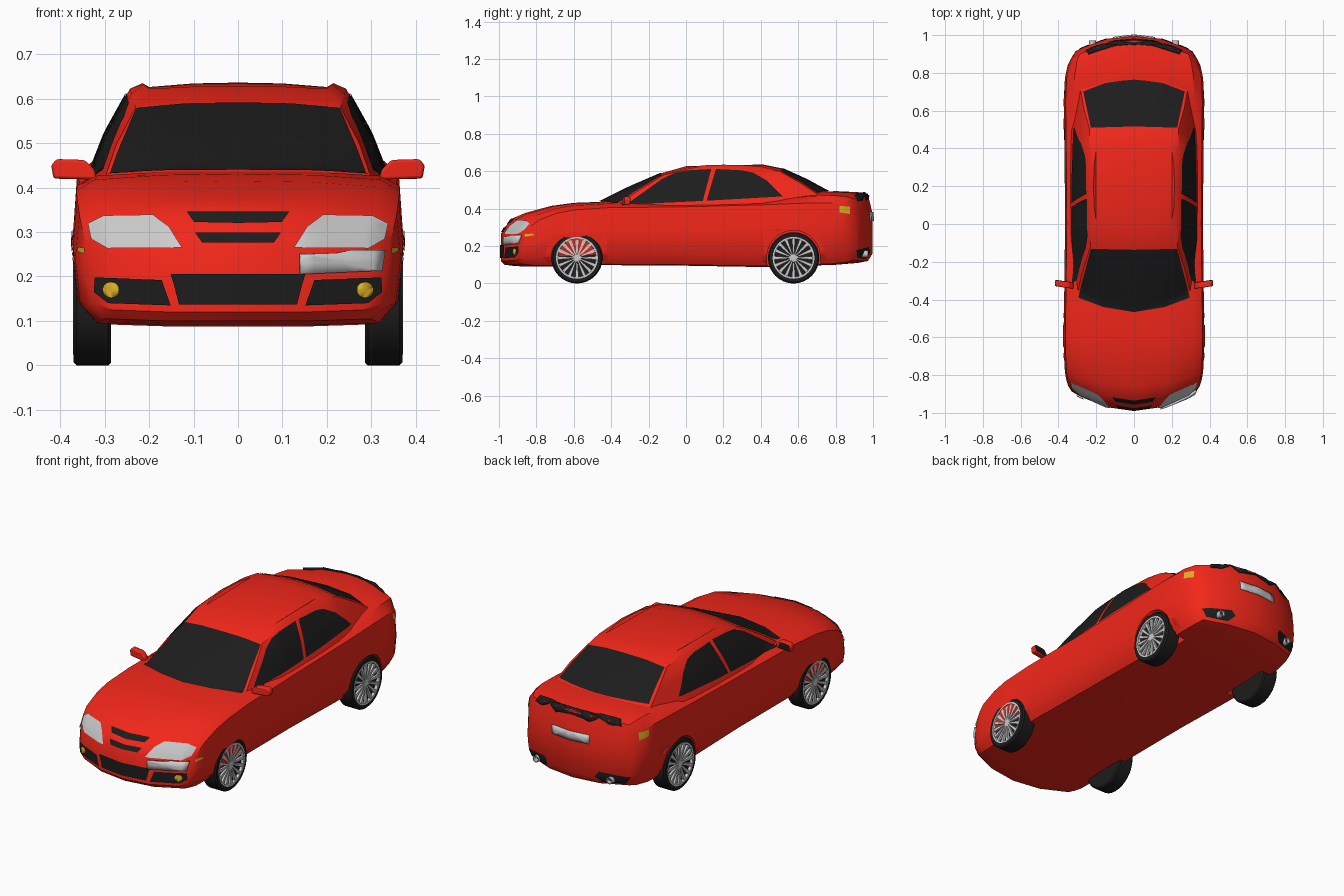
import bpy, bmesh, math
from mathutils import Vector
from mathutils.bvhtree import BVHTree

if "Cube" in bpy.data.objects:
    bpy.data.objects.remove(bpy.data.objects["Cube"])


def material(name, rgb):
    m = bpy.data.materials.new(name)
    m.diffuse_color = (*rgb, 1)
    m.use_nodes = True
    m.node_tree.nodes["Principled BSDF"].inputs["Base Color"].default_value = m.diffuse_color
    return m


RED = material("red_paint", (0.9, 0.02, 0.01))
BLACK = material("black", (0.012, 0.012, 0.012))
AMBER = material("amber", (0.75, 0.45, 0.02))


def finish(name, bm, mat=None, angle=35, mirror=False):
    me = bpy.data.meshes.new(name)
    bm.to_mesh(me)
    bm.free()
    me.polygons.foreach_set("use_smooth", [True] * len(me.polygons))
    me.set_sharp_from_angle(angle=math.radians(angle))
    if mat:
        me.materials.append(mat)
    ob = bpy.data.objects.new(name, me)
    bpy.context.collection.objects.link(ob)
    if mirror:
        ob.modifiers.new("mirror", "MIRROR")
    return ob


def bridge(bm, rings):
    n = len(rings[0])
    for a, b in zip(rings, rings[1:]):
        for i in range(n):
            bm.faces.new((a[i], a[(i + 1) % n], b[(i + 1) % n], b[i]))


def loft(name, halves, mat):
    """Symmetric loft through 9-point half rings, with strip caps."""
    bm = bmesh.new()
    rings = [[bm.verts.new(p) for p in h + [(-x, y, z) for x, y, z in h[-2:0:-1]]] for h in halves]
    bridge(bm, rings)
    for r in (rings[0], rings[-1]):
        for s in (1, -1):
            for i in range(4):
                ids = dict.fromkeys((s * k) % 16 for k in (i, i + 1, 7 - i, 8 - i))
                bm.faces.new([r[k] for k in ids])
    bmesh.ops.recalc_face_normals(bm, faces=bm.faces)
    return finish(name, bm, mat)


def lathe(name, profile, mat, centre, seg=32, mirror=True, turn=0):
    """Closed (axial, radius) profile spun round the x axis, or the y axis when turned."""
    bm = bmesh.new()
    rings = []
    for k in range(seg):
        c, s = math.cos(2 * math.pi * k / seg), math.sin(2 * math.pi * k / seg)
        pts = [Vector((a, r * c, r * s)) for a, r in profile]
        if turn:
            pts = [Vector((p.y, p.x, p.z)) for p in pts]
        rings.append([bm.verts.new(p + Vector(centre)) for p in pts])
    bridge(bm, rings + rings[:1])
    bmesh.ops.remove_doubles(bm, verts=bm.verts, dist=1e-5)
    bmesh.ops.recalc_face_normals(bm, faces=bm.faces)
    return finish(name, bm, mat, mirror=mirror)


# Lower body: y, bow of the section, bottom, shoulder, top, half width
def section(y, bow, zb, zs, zt, hw):
    h, t = zs - zb, zt - zs
    pts = [(0, zb), (.45, zb), (.86, zb + .005), (.97, zb + .2 * h), (1, zb + .6 * h),
           (.975, zs), (.86, zs + .65 * t), (.45, zs + .93 * t), (0, zt)]
    return [(f * hw, y + bow * (f * hw / .37) ** 2, z) for f, z in pts]


stations = [(-.99, .13, .12, .215, .265, .33), (-.97, .13, .10, .275, .30, .35),
            (-.93, .12, .095, .312, .347, .36), (-.86, .08, .09, .34, .377, .366),
            (-.72, .03, .092, .375, .415, .371), (-.6, 0, .095, .393, .431, .373),
            (-.42, 0, .098, .405, .438, .37), (0, 0, .095, .41, .432, .365),
            (.4, 0, .088, .42, .44, .368), (.65, 0, .095, .43, .485, .371),
            (.8, -.03, .10, .43, .494, .366), (.92, -.09, .11, .42, .488, .352),
            (.972, -.12, .12, .40, .48, .335), (.998, -.12, .16, .31, .37, .31)]
body = loft("lower_body", [section(*s) for s in stations], RED)

# Cabin: base ring, bulged middle ring, eave ring and roof crown
base = [(0, -.475, .43), (.17, -.45, .422), (.305, -.385, .405), (.337, -.1, .405), (.342, .25, .41),
        (.33, .5, .435), (.285, .72, .465), (.15, .76, .483), (0, .775, .485)]
eave = [(0, -.13, .59), (.12, -.127, .588), (.23, -.12, .58), (.24, 0, .61), (.243, .2, .622),
        (.24, .4, .615), (.235, .5, .6), (.12, .505, .613), (0, .51, .616)]
crown = [(0, 0, .627), (.1, 0, .627), (.2, .01, .622), (.212, .1, .632), (.214, .2, .635),
         (.212, .3, .633), (.2, .4, .626), (.1, .41, .634), (0, .41, .636)]
middle = [((a[0] + b[0]) * .51, (a[1] + b[1]) / 2, (a[2] + b[2]) / 2 + .006) for a, b in zip(base, eave)]
cabin = loft("cabin", [base, middle, eave, crown], RED)

dg = bpy.context.evaluated_depsgraph_get()
shells = [BVHTree.FromObject(o, dg) for o in (body, cabin)]
VIEWS = {"front": (lambda u, v: Vector((u, -2, v)), Vector((0, 1, 0))),
         "back": (lambda u, v: Vector((u, 2, v)), Vector((0, -1, 0))),
         "side": (lambda u, v: Vector((2, u, v)), Vector((-1, 0, 0))),
         "top": (lambda u, v: Vector((u, v, 2)), Vector((0, 0, -1)))}


def patch(name, pts, view, mat, off=.004, mirror=True, thick=0, step=.025):
    """Flat outline cut into a grid and projected onto the bodywork."""
    start, d = VIEWS[view]
    bm = bmesh.new()
    bm.faces.new([bm.verts.new((u, v, 0)) for u, v in pts])
    bmesh.ops.triangulate(bm, faces=bm.faces)
    for ax in (0, 1):
        lo, hi = min(p[ax] for p in pts), max(p[ax] for p in pts)
        n = max(2, round((hi - lo) / step))
        for k in range(1, n):
            co, no = Vector(), Vector()
            co[ax], no[ax] = lo + (hi - lo) * k / n, 1
            bmesh.ops.bisect_plane(bm, geom=bm.verts[:] + bm.edges[:] + bm.faces[:], plane_co=co, plane_no=no)
    lost = []
    for v in bm.verts:
        u = v.co.x
        hits = [h for h in (s.ray_cast(start(u, v.co.y), d) for s in shells) if h[0]]
        if not hits:
            lost.append(v)
            continue
        co, n, _, _ = min(hits, key=lambda h: h[3])
        v.co = co + n * (off if n.dot(d) < 0 else -off)
        if view != "side" and abs(u) < 1e-6:
            v.co.x = 0
    bmesh.ops.delete(bm, geom=lost, context="VERTS")
    bm.normal_update()
    bmesh.ops.reverse_faces(bm, faces=[f for f in bm.faces if f.normal.dot(d) > 0])
    ob = finish(name, bm, mat, mirror=mirror)
    if thick:
        ob.modifiers.new("thickness", "SOLIDIFY").thickness = thick
    return ob


def circle(x, z, r, a0=0, a1=360, n=16):
    return [(x + r * math.cos(math.radians(a0 + (a1 - a0) * k / n)),
             z + r * math.sin(math.radians(a0 + (a1 - a0) * k / n))) for k in range(n + (a1 - a0 < 360))]


# Glass
patch("windscreen", [(0, -.466), (.16, -.44), (.295, -.39), (.228, -.13), (0, -.135)], "top", BLACK)
patch("rear_window", [(0, .765), (.15, .745), (.268, .70), (.228, .508), (0, .515)], "top", BLACK)
patch("front_side_window", [(-.32, .42), (-.13, .555), (-.06, .588), (0, .602), (.135, .61), (.09, .44)], "side", BLACK)
patch("rear_side_window", [(.11, .441), (.16, .61), (.3, .603), (.36, .59), (.43, .55), (.515, .464)], "side", BLACK)

# Nose: lights, grilles, plate
patch("headlight", [(.125, .263), (.29, .262), (.328, .283), (.335, .318), (.30, .335), (.19, .337), (.155, .31)], "front", None)
patch("upper_grille", [(0, .318), (.098, .32), (.115, .344), (0, .344)], "front", BLACK)
patch("middle_grille", [(0, .274), (.08, .274), (.096, .297), (0, .297)], "front", BLACK)
patch("lower_grille", [(0, .137), (.132, .137), (.15, .206), (0, .206)], "front", BLACK)
patch("side_intake", [(.15, .135), (.29, .14), (.322, .165), (.32, .198), (.17, .192)], "front", BLACK)
patch("fog_light", circle(.283, .17, .018), "front", AMBER, off=.008, thick=.005)
patch("front_plate", [(.14, .205), (.318, .213), (.325, .257), (.14, .25)], "front", None, off=.012, mirror=False, thick=.012)
patch("front_marker", [(-.86, .25), (-.81, .258), (-.82, .266), (-.86, .264)], "side", AMBER)

# Tail: lip, lights, plate, vents, exhausts
patch("boot_lip", [(0, .975), (.1, .966), (.2, .938), (.255, .915), (.24, .9), (.1, .943), (0, .952)],
      "top", BLACK, off=.007, thick=.008)
patch("rear_indicator", [(.82, .38), (.875, .37), (.875, .41), (.82, .415)], "side", AMBER)
patch("rear_plate", [(0, .335), (.11, .335), (.11, .38), (0, .38)], "back", None, off=.006, thick=.008)
patch("rear_vent", [(.14, .165), (.17, .135), (.28, .14), (.305, .18), (.16, .195)], "back", BLACK)
lathe("exhaust_pipe", [(.92, .018), (.972, .018), (.972, .013), (.92, .013)], None, (.22, 0, .158), seg=16, turn=1)

# Wheels and arches
R = .137
for end, y in (("front", -.583), ("rear", .575)):
    arch = circle(y, .14, .165, -8, 188) + circle(y, .14, .143, -8, 188)[::-1]
    patch(end + "_arch_lip", arch, "side", RED, off=.003)
    for sx in (1, -1):
        bm = bmesh.new()
        bmesh.ops.create_cone(bm, cap_ends=True, segments=40, radius1=.146, radius2=.146, depth=.2)
        for v in bm.verts:
            v.co = Vector((v.co.z + sx * .355, v.co.x + y, v.co.y + .14))
        bmesh.ops.recalc_face_normals(bm, faces=bm.faces)
        cutter = finish("arch_cutter", bm)
        cutter.hide_render = True
        mod = body.modifiers.new("arch", "BOOLEAN")
        mod.operation, mod.object = "DIFFERENCE", cutter

    lathe(end + "_tyre", [(.285, 0), (.285, .13), (.292, R), (.363, R), (.37, .13), (.37, .11), (.358, .106), (.354, 0)],
          BLACK, (0, y, R))
    lathe(end + "_rim", [(.355, .112), (.3715, .112), (.3715, .103), (.355, .1)], None, (0, y, R))
    lathe(end + "_hub", [(.355, 0), (.355, .024), (.367, .02), (.369, 0)], None, (0, y, R), seg=16)
    bm = bmesh.new()
    for k in range(16):
        a = 2 * math.pi * k / 16
        out, side = Vector((0, math.cos(a), math.sin(a))), Vector((0, -math.sin(a), math.cos(a)))
        rings = [[bm.verts.new(Vector((x, y, R)) + out * r + side * w * s)
                  for x, s in ((.354, -1), (xo, -1), (xo, 1), (.354, 1))]
                 for r, w, xo in ((.015, .003, .366), (.104, .009, .369))]
        bridge(bm, rings)
    bmesh.ops.recalc_face_normals(bm, faces=bm.faces)
    finish(end + "_spokes", bm, None, mirror=True)

# Cut the arches for good and drop the cutters
bpy.context.view_layer.update()
body.data = bpy.data.meshes.new_from_object(body.evaluated_get(bpy.context.evaluated_depsgraph_get()))
body.modifiers.clear()
for ob in [o for o in bpy.data.objects if o.name.startswith("arch_cutter")]:
    bpy.data.objects.remove(ob)


# Door mirrors
def prism(name, outline, y0, y1, slant, mat, bevel):
    bm = bmesh.new()
    rings = [[bm.verts.new((x, y + slant * (x - .33), z)) for x, z in outline] for y in (y0, y1)]
    bridge(bm, rings)
    for r in rings:
        bm.faces.new(r)
    bmesh.ops.recalc_face_normals(bm, faces=bm.faces)
    ob = finish(name, bm, mat, mirror=True)
    if bevel:
        b = ob.modifiers.new("bevel", "BEVEL")
        b.width, b.segments = bevel, 2
    return ob


prism("door_mirror", [(.318, .418), (.415, .42), (.42, .45), (.408, .464), (.345, .462), (.322, .44)], -.342, -.31, .15, RED, .006)
prism("mirror_glass", [(.335, .425), (.41, .427), (.413, .45), (.404, .457), (.348, .455)], -.311, -.308, .15, BLACK, 0)
